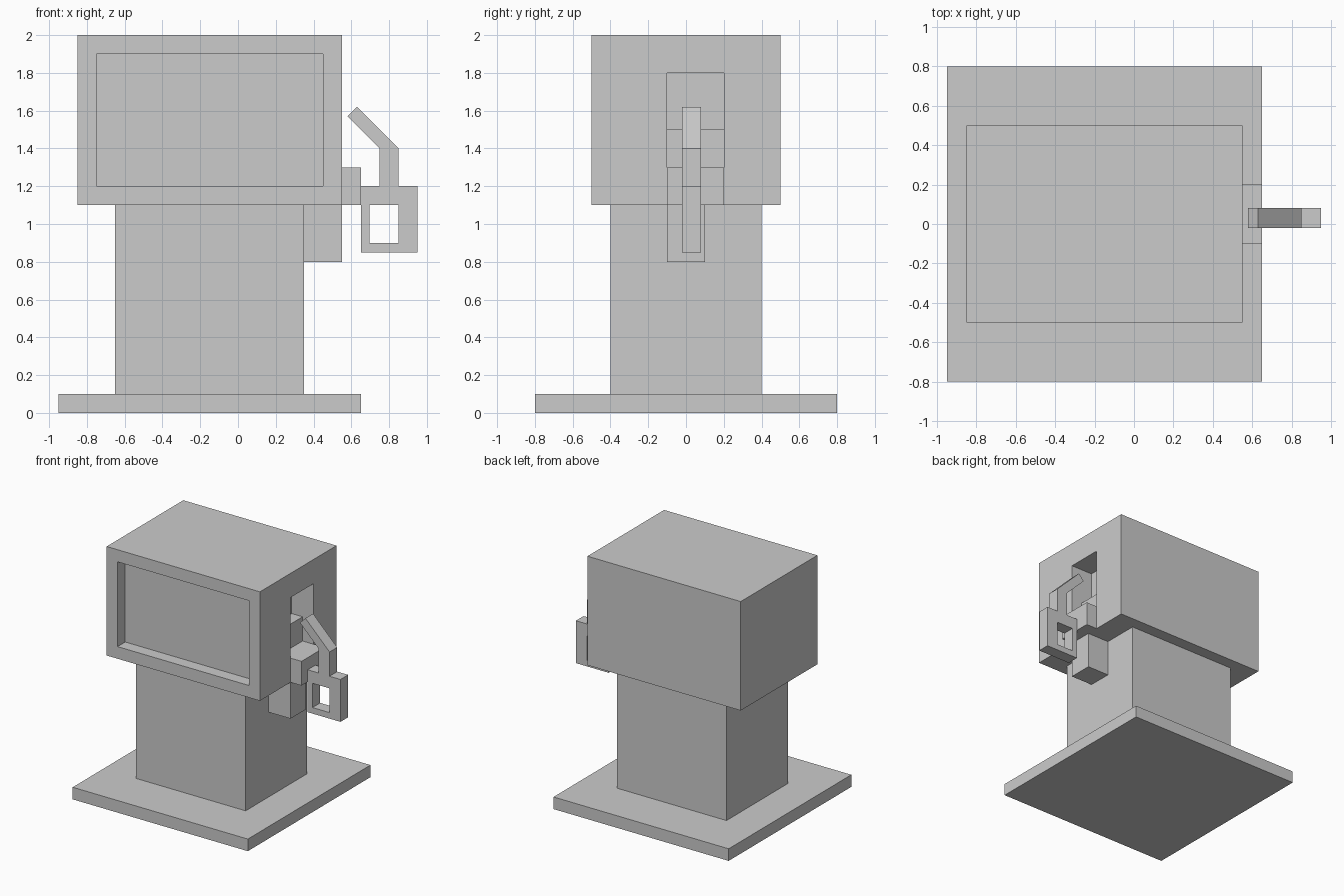
import bpy
import bmesh

default = bpy.data.objects.get("Cube")
if default:
    bpy.data.objects.remove(default, do_unlink=True)

grey = bpy.data.materials.new("light_grey")
grey.use_nodes = True
colour = (0.6, 0.6, 0.6, 1)
grey.diffuse_color = colour
grey.node_tree.nodes["Principled BSDF"].inputs["Base Color"].default_value = colour


def prism(name, outline, y0, y1):
    """Extrude an (x, z) outline along y."""
    bm = bmesh.new()
    face = bm.faces.new([bm.verts.new((x, y0, z)) for x, z in outline])
    extruded = bmesh.ops.extrude_face_region(bm, geom=[face])["geom"]
    moved = [v for v in extruded if isinstance(v, bmesh.types.BMVert)]
    bmesh.ops.translate(bm, verts=moved, vec=(0, y1 - y0, 0))
    bmesh.ops.recalc_face_normals(bm, faces=bm.faces)
    mesh = bpy.data.meshes.new(name)
    bm.to_mesh(mesh)
    bm.free()
    mesh.materials.append(grey)
    obj = bpy.data.objects.new(name, mesh)
    bpy.context.scene.collection.objects.link(obj)
    return obj


def box(name, x, y, z):
    corners = [(x[0], z[0]), (x[1], z[0]), (x[1], z[1]), (x[0], z[1])]
    return prism(name, corners, *y)


def cut(target, cutter):
    """Subtract the cutter and throw it away."""
    cutter.hide_render = True
    mod = target.modifiers.new("cut", "BOOLEAN")
    mod.operation = "DIFFERENCE"
    mod.solver = "EXACT"
    mod.object = cutter
    bpy.context.view_layer.objects.active = target
    bpy.ops.object.modifier_apply(modifier=mod.name)
    bpy.data.objects.remove(cutter, do_unlink=True)


# Base plate and column
box("base_plate", (-0.95, 0.65), (-0.8, 0.8), (0, 0.1))
box("column", (-0.65, 0.35), (-0.4, 0.4), (0.1, 1.1))

# Head with a recessed front panel and a stepped nozzle bay in its side
head = box("head", (-0.85, 0.55), (-0.5, 0.5), (1.1, 2))
cut(head, box("panel_cutter", (-0.75, 0.45), (-0.6, -0.4), (1.2, 1.9)))
bay = [(0.6, 1.3), (0.45, 1.3), (0.45, 1.5), (0.35, 1.5), (0.35, 1.8), (0.6, 1.8)]
cut(head, prism("bay_cutter", bay, -0.1, 0.2))

# Nozzle rest and the hose box under the head
box("nozzle_rest", (0.55, 0.65), (-0.1, 0.2), (1.1, 1.3))
box("hose_box", (0.35, 0.55), (-0.1, 0.1), (0.8, 1.1))

# Nozzle: grip frame, neck and slanted spout
nozzle_outline = [
    (0.65, 0.85), (0.95, 0.85), (0.95, 1.2), (0.85, 1.2), (0.85, 1.4),
    (0.63, 1.62), (0.58, 1.57), (0.75, 1.4), (0.75, 1.2), (0.65, 1.2),
]
nozzle = prism("nozzle", nozzle_outline, -0.02, 0.08)
cut(nozzle, box("grip_cutter", (0.695, 0.85), (-0.2, 0.2), (0.9, 1.1)))
